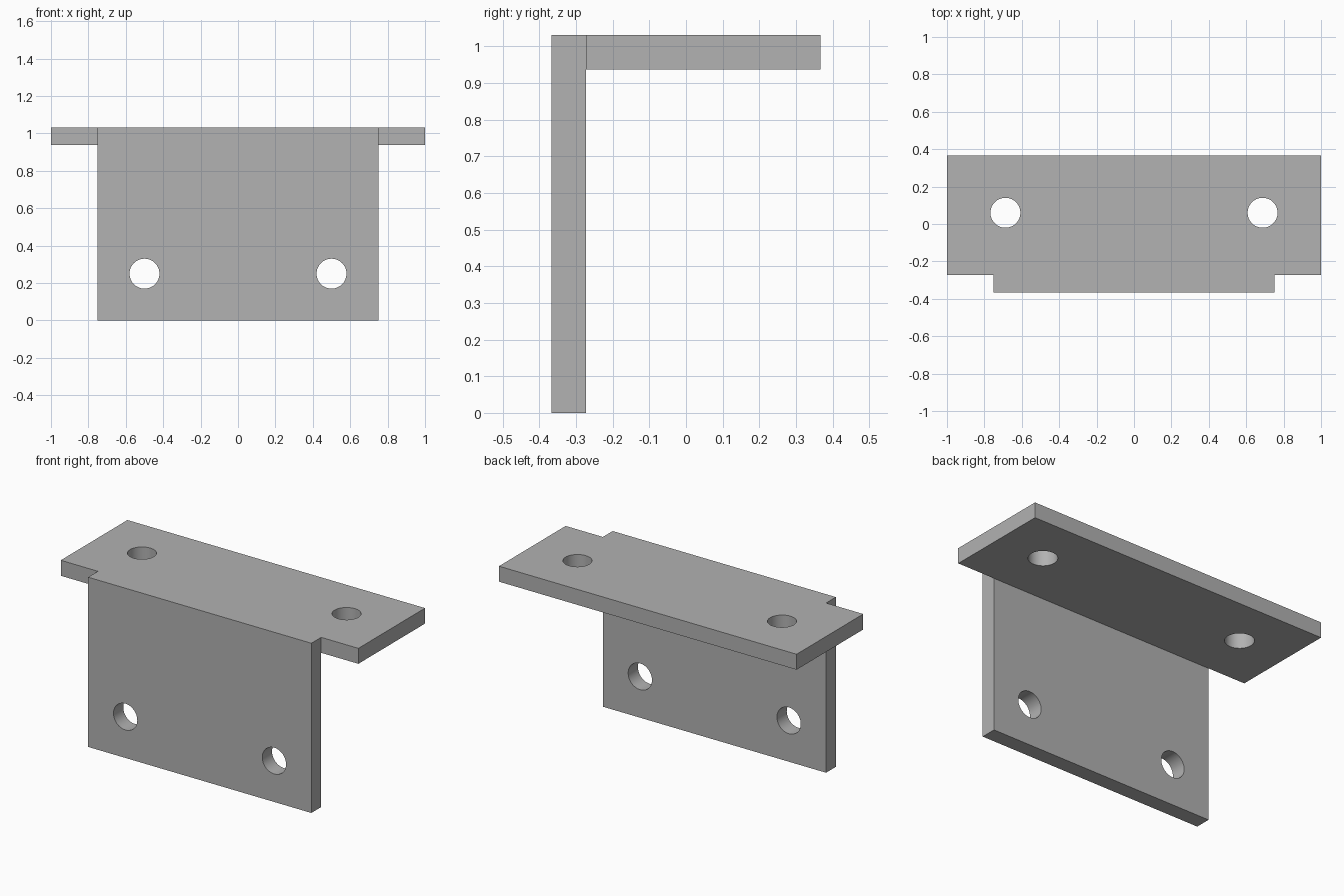
import bpy
import bmesh
import math
from mathutils import Vector

if "Cube" in bpy.data.objects:
    bpy.data.objects.remove(bpy.data.objects["Cube"], do_unlink=True)

THICK = 0.094
HEIGHT = 1.031
FRONT, BACK = -0.367, 0.367
INNER = FRONT + THICK
HOLE_RADIUS = 0.08

grey = bpy.data.materials.new("plain grey")
grey.use_nodes = True
colour = (0.445, 0.445, 0.445, 1)
grey.diffuse_color = colour
grey.node_tree.nodes["Principled BSDF"].inputs["Base Color"].default_value = colour


def add_plate(name, low, high):
    """Box between two opposite corners."""
    low, high = Vector(low), Vector(high)
    bm = bmesh.new()
    bmesh.ops.create_cube(bm, size=1)
    bmesh.ops.scale(bm, vec=high - low, verts=bm.verts)
    bmesh.ops.translate(bm, vec=(low + high) / 2, verts=bm.verts)
    mesh = bpy.data.meshes.new(name)
    bm.to_mesh(mesh)
    bm.free()
    mesh.materials.append(grey)
    obj = bpy.data.objects.new(name, mesh)
    bpy.context.collection.objects.link(obj)
    return obj


def combine(target, tool, operation):
    """Apply a boolean and discard the tool object."""
    tool.hide_render = True
    mod = target.modifiers.new(operation.title(), "BOOLEAN")
    mod.operation = operation
    mod.solver = "EXACT"
    mod.object = tool
    bpy.context.view_layer.objects.active = target
    bpy.ops.object.modifier_apply(modifier=mod.name)
    bpy.data.objects.remove(tool, do_unlink=True)


def drill(target, location, rotation):
    bpy.ops.mesh.primitive_cylinder_add(vertices=64, radius=HOLE_RADIUS, depth=THICK * 3,
                                        location=location, rotation=rotation)
    cutter = bpy.context.object
    cutter.name = "hole_cutter"
    cutter.data.materials.append(grey)
    combine(target, cutter, "DIFFERENCE")


# Upright plate and the wider shelf behind its top edge
bracket = add_plate("angle_bracket", (-0.75, FRONT, 0), (0.75, INNER, HEIGHT))
shelf = add_plate("shelf", (-1, INNER, HEIGHT - THICK), (1, BACK, HEIGHT))

# A pair of bolt holes through each plate
for side in (-1, 1):
    drill(bracket, (side * 0.5, FRONT + THICK / 2, 0.25), (math.pi / 2, 0, 0))
    drill(shelf, (side * 0.6875, 0.06, HEIGHT - THICK / 2), (0, 0, 0))

# Join both plates into one solid
combine(bracket, shelf, "UNION")

# Smooth the bores, keep plate edges crisp
bpy.ops.object.select_all(action="DESELECT")
bracket.select_set(True)
bpy.context.view_layer.objects.active = bracket
bpy.ops.object.shade_smooth_by_angle(angle=math.radians(30))
